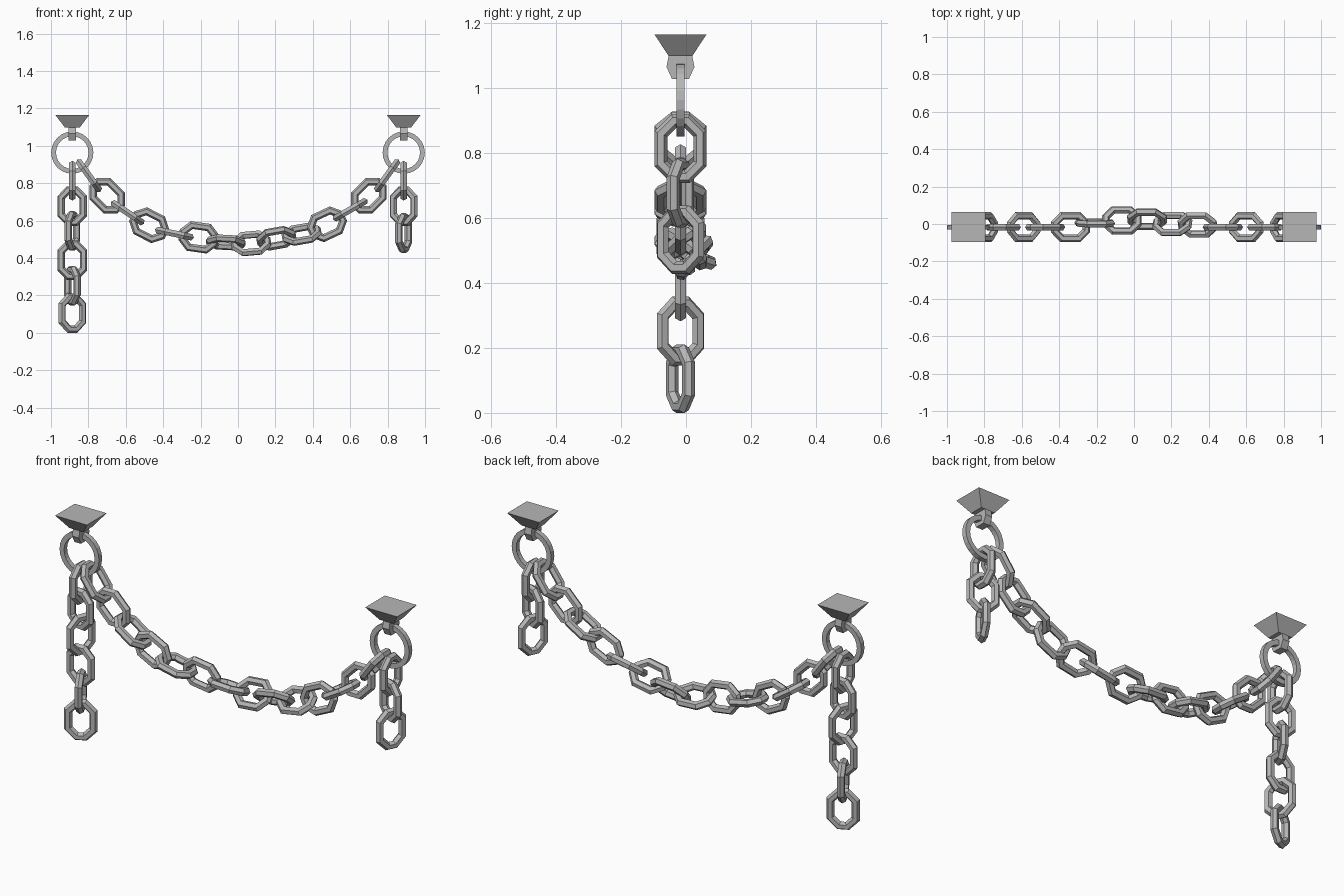
import bpy, bmesh, math
from mathutils import Vector, Matrix

cube = bpy.data.objects.get("Cube")
if cube:
    bpy.data.objects.remove(cube, do_unlink=True)

YC = -0.017          # depth of the hanging plane
SIDE = 0.886         # distance of each mount from the middle

steel = bpy.data.materials.new("grey steel")
steel.use_nodes = True
steel.diffuse_color = (0.47, 0.47, 0.47, 1)
steel.node_tree.nodes["Principled BSDF"].inputs["Base Color"].default_value = (0.47, 0.47, 0.47, 1)


def make_mesh(name, bm):
    bmesh.ops.recalc_face_normals(bm, faces=bm.faces)
    mesh = bpy.data.meshes.new(name)
    bm.to_mesh(mesh)
    bm.free()
    mesh.materials.append(steel)
    return mesh


def place(name, mesh, matrix):
    obj = bpy.data.objects.new(name, mesh)
    bpy.context.collection.objects.link(obj)
    obj.matrix_world = matrix
    return obj


def sweep_loop(name, path, radius, sides, twist):
    """Closed tube around a path in the local XY plane, with mitred corners."""
    bm = bmesh.new()
    rings = []
    count = len(path)
    for i, p in enumerate(path):
        a = (p - path[i - 1]).normalized()
        b = (path[(i + 1) % count] - p).normalized()
        tangent = (a + b).normalized()
        out = Vector((tangent.y, -tangent.x, 0)) / tangent.dot(a)
        ring = []
        for k in range(sides):
            t = math.tau * (k + twist) / sides
            ring.append(bm.verts.new(p + radius * (out * math.cos(t) + Vector((0, 0, math.sin(t))))))
        rings.append(ring)
    for i in range(count):
        r, s = rings[i], rings[(i + 1) % count]
        for k in range(sides):
            m = (k + 1) % sides
            bm.faces.new((r[k], r[m], s[m], s[k]))
    return make_mesh(name, bm)


def prism(name, lower, upper):
    """Solid between two matching outlines."""
    bm = bmesh.new()
    lo = [bm.verts.new(p) for p in lower]
    hi = [bm.verts.new(p) for p in upper]
    bm.faces.new(lo)
    bm.faces.new(hi)
    for i in range(len(lo)):
        j = (i + 1) % len(lo)
        bm.faces.new((lo[i], lo[j], hi[j], hi[i]))
    return make_mesh(name, bm)


# Chain link: stretched octagon, long axis on local X, six-sided bar
L, W, C = 0.086, 0.06, 0.04
corners = [(L, -W + C), (L, W - C), (L - C, W), (-L + C, W)]
corners += [(-x, -y) for x, y in corners]
link_mesh = sweep_loop("chain_link", [Vector((x, y, 0)) for x, y in corners], 0.02, 6, 0)

# Round ring with a square bar
ring_path = [Vector((math.cos(t), math.sin(t), 0)) * 0.1 for t in
             (math.tau * i / 24 for i in range(24))]
ring_mesh = sweep_loop("ring", ring_path, 0.018, 4, 0.5)

# Ceiling mount (flared block) and the six-sided lug under it
square = [(-1, -1), (1, -1), (1, 1), (-1, 1)]
mount_mesh = prism("mount", [(x * 0.04, y * 0.036, 1.098) for x, y in square],
                   [(x * 0.091, y * 0.08, 1.165) for x, y in square])
half = [(0.036, 1.1), (0.043, 1.065), (0.026, 1.028)]
outline = half + [(-y, z) for y, z in reversed(half)]
lug_mesh = prism("lug", [(-0.019, y, z) for y, z in outline],
                 [(0.019, y, z) for y, z in outline])


def add_link(name, center, along, normal):
    across = normal.cross(along)
    rot = Matrix((along, across, normal)).transposed().to_4x4()
    place(name, link_mesh, Matrix.Translation(center) @ rot)


for label, sx in (("right", -1), ("left", 1)):
    base = Matrix.Translation((sx * SIDE, YC, 0))
    place(label + "_mount", mount_mesh, base)
    place(label + "_lug", lug_mesh, base)
    place(label + "_ring", ring_mesh,
          base @ Matrix.Translation((0, 0, 0.963)) @ Matrix.Rotation(math.pi / 2, 4, 'X'))

# Hanging strands: height and facing direction of each link
strands = {
    "right": (-SIDE, [(0.813, 0), (0.677, 80), (0.545, -22), (0.388, 90), (0.252, 25), (0.105, -65)]),
    "left": (SIDE, [(0.813, 0), (0.677, 68), (0.533, -25)]),
}
for label, (x, links) in strands.items():
    for i, (z, turn) in enumerate(links):
        t = math.radians(turn)
        add_link(f"{label}_strand_link_{i + 1}", Vector((x, YC, z)),
                 Vector((0, 0, 1)), Vector((math.cos(t), math.sin(t), 0)))

# Sagging chain: x, y, z, slope and roll of each link
swag = [
    (-0.797, YC, 0.84, -54, 90), (-0.7, YC, 0.732, -45, 0),
    (-0.59, YC, 0.642, -34, 90), (-0.475, YC, 0.575, -27, 0),
    (-0.34, YC, 0.53, -12, 90), (-0.21, 0.005, 0.51, -8, 5),
    (-0.065, 0.018, 0.483, -3, 70), (0.07, 0.025, 0.478, 5, -40),
    (0.205, 0, 0.505, 10, 50), (0.34, -0.005, 0.527, 10, -55),
    (0.475, YC, 0.58, 25, 0), (0.6, YC, 0.658, 30, 90),
    (0.7, YC, 0.732, 45, 0), (0.797, YC, 0.84, 54, 90),
]
for i, (x, y, z, slope, roll) in enumerate(swag):
    a, r = math.radians(slope), math.radians(roll)
    along = Vector((math.cos(a), 0, math.sin(a)))
    up = Vector((-math.sin(a), 0, math.cos(a)))
    normal = Vector((0, 1, 0)) * math.cos(r) + up * math.sin(r)
    add_link(f"swag_link_{i + 1}", Vector((x, y, z)), along, normal)
